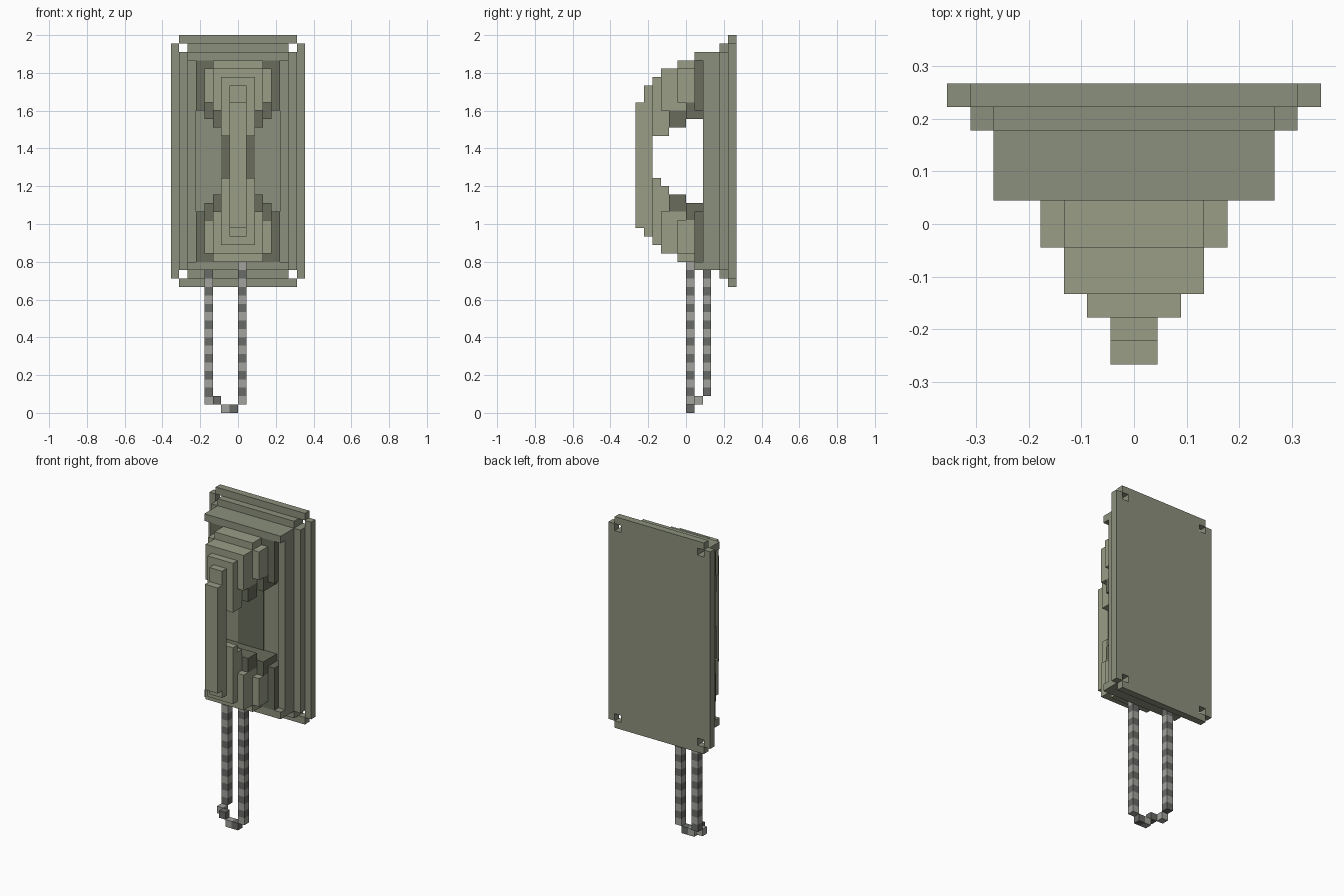
import bpy, bmesh
from mathutils import Vector

if "Cube" in bpy.data.objects:
    bpy.data.objects.remove(bpy.data.objects["Cube"])

V = 2 / 45  # size of one block


def material(name, rgb):
    m = bpy.data.materials.new(name)
    m.diffuse_color = (*rgb, 1)
    m.use_nodes = True
    m.node_tree.nodes["Principled BSDF"].inputs["Base Color"].default_value = m.diffuse_color
    return m


plate_mat = material("olive", (0.26, 0.28, 0.205))
phone_mat = material("light_olive", (0.32, 0.34, 0.24))
dark_mat = material("dark_olive", (0.14, 0.15, 0.105))
cord_light = material("cord_light", (0.36, 0.36, 0.34))
cord_dark = material("cord_dark", (0.14, 0.145, 0.135))


def blocks(name, boxes, mats):
    """Boxes in block units: x0, x1, y0, y1, z0, z1 and optional material slot."""
    bm = bmesh.new()
    for b in boxes:
        lo, hi = Vector(b[0:6:2]) * V, Vector(b[1:6:2]) * V
        vs = bmesh.ops.create_cube(bm, size=1)["verts"]
        for v in vs:
            v.co = (lo + hi) / 2 + v.co * (hi - lo)
        for f in {f for v in vs for f in v.link_faces}:
            f.material_index = b[6] if len(b) > 6 else 0
    me = bpy.data.meshes.new(name)
    bm.to_mesh(me)
    bm.free()
    for m in mats:
        me.materials.append(m)
    ob = bpy.data.objects.new(name, me)
    bpy.context.collection.objects.link(ob)
    return ob


def flip(boxes):
    """Mirror boxes top to bottom about the middle of the phone."""
    return [(*b[:4], 60 - b[5], 60 - b[4], *b[6:]) for b in boxes]


# Back plate, with open corner notches
corners = []
for s in (-1, 1):
    x6, x7, x8 = 6 * s, 7 * s, 8 * s
    corners += [(min(x6, x7), max(x6, x7), 5, 6, 44, 45),
                (min(x7, x8), max(x7, x8), 5, 6, 43, 44)]
blocks("back_plate", [(-6, 6, 5, 6, 15, 45), (-8, -6, 5, 6, 17, 43), (6, 8, 5, 6, 17, 43)]
       + corners + flip(corners), [plate_mat])

# Stepped middle plate
blocks("middle_plate", [(-6, 6, 4, 5, 16, 44), (-7, -6, 4, 5, 17, 43), (6, 7, 4, 5, 17, 43)],
       [plate_mat])

# Raised frame around the recessed panel
beam = [(-6, 6, 1, 4, 42, 43)]
blocks("front_frame", beam + flip(beam)
       + [(-6, -5, 2, 4, 18, 42), (5, 6, 2, 4, 18, 42)], [plate_mat])
blocks("recessed_panel", [(-5, 5, 3, 4, 18, 42), (-2, 2, 2.9, 3, 25, 35, 1)],
       [plate_mat, dark_mat])

# Cradles that hold the handset ends
cradle = [(-5, 5, 1, 3, 36, 42), (-4, 4, 0, 3, 35, 37), (-3, 3, -2, 0, 34, 36)]
blocks("upper_cradle", cradle, [dark_mat])
blocks("lower_cradle", flip(cradle), [dark_mat])

# Handset: stepped ends and grip
end = [(-4, 4, -1, 1, 37, 41), (-3, 3, -1, 1, 36, 42), (-3, 3, -3, -1, 36, 41),
       (-2, 2, -4, -3, 35, 40), (-2, 2, -4, -2, 33, 36)]
blocks("handset_earpiece", end, [phone_mat])
blocks("handset_mouthpiece", flip(end[:4])
       + [(-2, 2, -4, -3, 24, 28), (-2, 2, -3, -2, 24, 27)], [phone_mat])
blocks("handset_grip", [(-1, 1, -5, -4, 21, 39), (-1, 1, -6, -5, 22, 37)], [phone_mat])

# Hanging cord: a looped chain of alternating blocks
path = [(0, 0, z) for z in range(17, 0, -1)] + [(-1, 0, 0), (-2, 0, 0), (-3, 0, 1), (-4, 1, 1)]
path += [(-4, 2, z) for z in range(2, 17)]
blocks("cord", [(x, x + 1, y, y + 1, z, z + 1, i % 2) for i, (x, y, z) in enumerate(path)],
       [cord_light, cord_dark])
